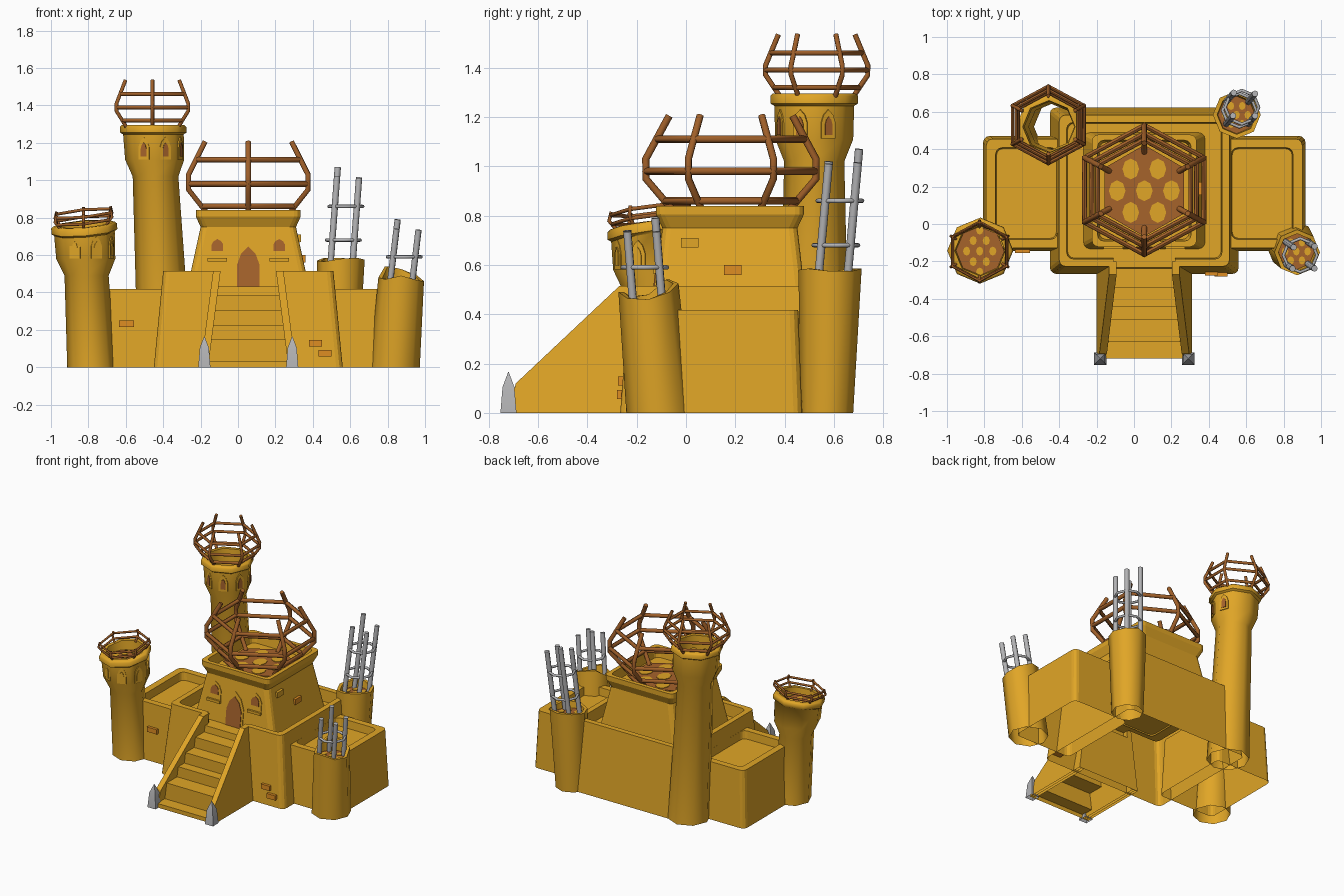
import bpy, bmesh, math
from mathutils import Vector, Matrix

if "Cube" in bpy.data.objects:
    bpy.data.objects.remove(bpy.data.objects["Cube"])

def mat(name, r, g, b):
    m = bpy.data.materials.new(name)
    m.diffuse_color = (r, g, b, 1)
    m.use_nodes = True
    m.node_tree.nodes["Principled BSDF"].inputs["Base Color"].default_value = m.diffuse_color
    return m

SAND = mat("sand_yellow", .75, .38, .02)
RUST = mat("rust_brown", .35, .115, .022)
FLOOR = mat("floor_brown", .38, .125, .024)
STEEL = mat("steel_grey", .45, .45, .46)
BRICK = mat("brick_orange", .74, .27, .016)
CX, CY = .055, .178          # centre of the main block

def finish(name, bm, m, smooth=None):
    bmesh.ops.recalc_face_normals(bm, faces=bm.faces)
    me = bpy.data.meshes.new(name)
    bm.to_mesh(me)
    bm.free()
    ob = bpy.data.objects.new(name, me)
    bpy.context.collection.objects.link(ob)
    me.materials.append(m)
    if smooth:
        bpy.ops.object.select_all(action='DESELECT')
        ob.select_set(True)
        bpy.context.view_layer.objects.active = ob
        bpy.ops.object.shade_smooth_by_angle(angle=math.radians(smooth))
    return ob

def loft(name, rings, m, cap0=True, cap1=True, smooth=None):
    bm = bmesh.new()
    vs = [[bm.verts.new(p) for p in r] for r in rings]
    n = len(vs[0])
    for a, b in zip(vs, vs[1:]):
        for i in range(n):
            j = (i + 1) % n
            bm.faces.new((a[i], a[j], b[j], b[i]))
    if cap0:
        bm.faces.new(vs[0][::-1])
    if cap1:
        bm.faces.new(vs[-1])
    return finish(name, bm, m, smooth)

def rrect(cx, cy, hx, hy, z, r=.035):
    pts = []
    for k, (sx, sy) in enumerate(((1, 1), (-1, 1), (-1, -1), (1, -1))):
        for s in range(4):
            a = math.radians(90 * k + 30 * s)
            pts.append((cx + sx * (hx - r) + r * math.cos(a), cy + sy * (hy - r) + r * math.sin(a), z))
    return pts

def box(name, x0, x1, y0, y1, z0, z1, m):
    return loft(name, [[(x0, y0, z), (x1, y0, z), (x1, y1, z), (x0, y1, z)] for z in (z0, z1)], m)

def tower(name, c, k, prof, tilt=(0, 0), tilt_z=9, jag=None, jag_z=9, m=SAND, n=8, phase=0, cap=False):
    """Leaning lathe: centre c moves by k per unit height; tilt and jag shape the top."""
    rings = []
    for r, z in prof:
        ring = []
        for i in range(n):
            a = phase + math.tau * i / n
            dx, dy = r * math.cos(a), r * math.sin(a)
            dz = (tilt[0] * dx + tilt[1] * dy) if z > tilt_z else 0
            dz += jag[i] if jag and z > jag_z else 0
            ring.append((c[0] + k[0] * z + dx, c[1] + k[1] * z + dy, z + dz))
        rings.append(ring)
    return loft(name, rings, m, cap, cap, 50)

def tubes(name, paths, rad, m):
    cu = bpy.data.curves.new(name, 'CURVE')
    cu.dimensions = '3D'
    cu.bevel_depth, cu.bevel_resolution, cu.use_fill_caps = rad, 2, True
    for pts, cyc in paths:
        s = cu.splines.new('POLY')
        s.points.add(len(pts) - 1)
        for p, q in zip(s.points, pts):
            p.co = (*q, 1)
        s.use_cyclic_u = cyc
    ob = bpy.data.objects.new(name, cu)
    bpy.context.collection.objects.link(ob)
    bpy.ops.object.select_all(action='DESELECT')
    ob.select_set(True)
    bpy.context.view_layer.objects.active = ob
    bpy.ops.object.convert(target='MESH')
    ob.data.materials.clear()
    ob.data.materials.append(m)
    bpy.ops.object.shade_smooth_by_angle(angle=math.radians(50))

def radius_at(prof, z):
    for (r0, z0), (r1, z1) in zip(prof, prof[1:]):
        if z0 <= z <= z1:
            return r0 + (r1 - r0) * (z - z0) / (z1 - z0)

def cage(name, c, prof, ring_z, rad, tilt=(0, 0)):
    """Six-sided bulging cage of bent posts and rings."""
    def pt(r, z, i):
        a = math.radians(90 + 60 * i)
        dx, dy = 1.07 * r * math.cos(a), r * math.sin(a)
        return (c[0] + dx, c[1] + dy, z + tilt[0] * dx + tilt[1] * dy)
    paths = [([pt(r, z, i) for r, z in prof], False) for i in range(6)]
    paths += [([pt(radius_at(prof, z), z, i) for i in range(6)], True) for z in ring_z]
    tubes(name, paths, rad, RUST)

def floor(name, c, r, z, n, spot, step):
    """Brown roof floor with staggered yellow spots."""
    def disc(cx, cy, rx, ry, k, z0, z1):
        return [[(cx + rx * math.sin(math.tau * i / k), cy + ry * math.cos(math.tau * i / k), q)
                 for i in range(k)] for q in (z0, z1)]
    loft(name, disc(*c, r, r, n, z - .005, z), FLOOR)
    for j in range(-3, 4):
        for i in range(-3, 4):
            x, y = (i + .5 * (j % 2)) * step, j * step * .8
            if math.hypot(x, y) < r - spot * .8:
                loft(name + "_spot", disc(c[0] + x, c[1] + y, spot * .8, spot, 8, z - .001, z + .004), SAND)

def arch(name, w, h, loc, ang, depth, m, tilt=0):
    """Pointed arch plate facing outward at angle ang."""
    M = Matrix.Translation(loc) @ Matrix.Rotation(math.radians(ang + 90), 4, 'Z') @ Matrix.Rotation(-tilt, 4, 'X')
    pts = [(-1, 0), (1, 0), (1, .55), (.65, .82), (0, 1), (-.65, .82), (-1, .55)]
    loft(name, [[M @ Vector((u * w / 2, y, v * h)) for u, v in pts] for y in (.02, -depth)], m)

# main block with sunken deck, front parapet opened for the stairs
base = loft("main_block", [rrect(CX, CY, *r) for r in (
    (.505, .445, 0), (.455, .405, .515), (.415, .365, .515), (.41, .36, .43))], SAND)
cut = box("parapet_cutter", CX - .165, CX + .165, -.5, -.16, .433, .7, SAND)
cut.hide_render = True
mod = base.modifiers.new("gap", 'BOOLEAN')
mod.operation, mod.object, mod.solver = 'DIFFERENCE', cut, 'EXACT'
bpy.context.view_layer.objects.active = base
bpy.ops.object.modifier_apply(modifier="gap")
bpy.data.objects.remove(cut)

# side wings with sunken tops
for s, side in ((-1, "left"), (1, "right")):
    wx = CX + s * .63
    loft(side + "_wing", [rrect(wx, .163, *r) for r in (
        (.232, .308, 0), (.215, .292, .418), (.165, .245, .418), (.16, .24, .36))], SAND)

# keep
loft("keep", [rrect(CX, CY, *r) for r in (
    (.327, .312, .42), (.255, .274, .75), (.28, .3, .805), (.28, .3, .84),
    (.25, .27, .84), (.24, .26, .77))], SAND, cap0=False)
floor("keep_floor", (CX, CY), .245, .785, 6, .056, .145)
cage("keep_cage", (CX, .182), [(.2, .78), (.345, .95), (.345, 1.03), (.25, 1.205)], (.86, .98, 1.11), .015)

# keep door, windows and sills on the sloping front
def keep_front(z):
    return CY - .312 + .115 * (z - .42)
TILT = math.atan(.115)
arch("door_frame", .15, .25, (CX, keep_front(.43), .43), -90, .005, SAND, TILT)
arch("door", .12, .215, (CX, keep_front(.43), .43), -90, .009, FLOOR, TILT)
for s in (-1, 1):
    x = CX + s * .165
    arch("window_frame", .1, .13, (x, keep_front(.58), .58), -90, .005, SAND, TILT)
    arch("window_pane", .062, .065, (x, keep_front(.62), .62), -90, .009, FLOOR, TILT)
    box("window_sill", x - .052, x + .052, keep_front(.58) - .018, keep_front(.58) + .02, .565, .585, SAND)

# staircase
steps = [(.385, -.34), (.307, -.44), (.227, -.51), (.15, -.63), (.03, -.72)]
prof = [(-.2, 0), (-.2, .385)]
for i, (z, y) in enumerate(steps):
    prof += [(y, z), (y, steps[i + 1][0] if i < 4 else 0)]
loft("stairs", [[(CX + s * (.235 - .14 * z), y, z) for y, z in prof] for s in (-1, 1)], SAND)
side = [(-.2, 0), (-.2, .515), (-.27, .515), (-.69, .12), (-.72, 0)]
for s in (-1, 1):
    loft("stair_wall", [[(CX + s * (.255 - .13 * z - t), y, z) for y, z in side] for t in (0, .04)], SAND)
    tower("stair_post", (CX + s * .235, -.72), (0, 0), [(.046, 0), (.034, .105), (.002, .165)],
          m=STEEL, n=4, phase=math.pi / 4, cap=True)

# tall back tower, an open tube
TALL = ((-.39, .52), (-.05, 0))
tower("tall_tower", *TALL, [(.145, 0), (.122, 1.02), (.158, 1.11), (.162, 1.245), (.178, 1.255),
                            (.178, 1.285), (.168, 1.295), (.14, 1.295), (.135, 1.2)])
cage("tall_cage", (-.458, .53), [(.15, 1.285), (.207, 1.37), (.207, 1.41), (.155, 1.535)], (1.32, 1.39, 1.46), .0105)

# front left tower with tilted top
LEFT = ((-.785, -.12), (-.05, -.03))
tower("left_tower", *LEFT, [(.128, 0), (.118, .49), (.158, .58), (.162, .715), (.176, .725), (.176, .755),
                            (.165, .765), (.135, .765), (.13, .7)], tilt=(.08, .13), tilt_z=.69)
floor("left_floor", (-.825, -.145), .132, .705, 8, .024, .07)
cage("left_cage", (-.826, -.147), [(.13, .755), (.165, .8), (.155, .835)], (.785, .822), .008, (.1, .13))

# arched tower windows
for (c, k), z, nm in ((TALL, 1.112, "tall"), (LEFT, .582, "left")):
    for a in (-112.5, -67.5, -22.5, 22.5):
        t = math.radians(a)
        for w, h, dz, d, m in ((.062, .118, 0, .005, SAND), (.032, .075, .015, .009, FLOOR if nm == "tall" else SAND)):
            loc = (c[0] + k[0] * z + .147 * math.cos(t), c[1] + k[1] * z + .147 * math.sin(t), z + dz)
            arch(nm + "_tower_window", w, h, loc, a, d, m)

# broken towers with bare steel rods and hoops
def broken(name, c, k, prof, jag, fl, rod_c, lean, z0, tops, hoops):
    tower(name, c, k, prof, jag=jag, jag_z=prof[1][1] - .01)
    zf = prof[-1][1]
    floor(name + "_floor", (c[0] + k[0] * zf, c[1] + k[1] * zf), fl, zf + .005, 8, .022, .06)
    def at(dx, dy, z):
        return (rod_c[0] + lean[0] * (z - z0) + dx, rod_c[1] + lean[1] * (z - z0) + dy, z)
    tubes(name + "_rods", [([at(sx * .059, sy * .059, z0 - .06), at(sx * .059, sy * .059, top)], False)
                           for (sx, sy), top in zip(((-1, -1), (1, -1), (1, 1), (-1, 1)), tops)], .017, STEEL)
    tubes(name + "_hoops", [([at(.09 * math.cos(math.tau * i / 8), .09 * math.sin(math.tau * i / 8), z)
                              for i in range(8)], True) for z in hoops], .009, STEEL)

broken("back_right_tower", (.535, .57), (.025, .025),
       [(.108, 0), (.128, .575), (.105, .575), (.1, .53)], [0, 0, .01, .01, -.005, -.01, .005, .01],
       .1, (.555, .598), (.075, .09), .57, (1.02, 1.01, 1.015, 1.07), (.68, .86))
broken("front_right_tower", (.838, -.108), (.07, -.09),
       [(.134, 0), (.122, .49), (.1, .49), (.097, .43)], [-.03, .0, .035, .05, -.01, -.02, .0, -.025],
       .097, (.878, -.16), (.12, -.08), .5, (.74, .735, .735, .79), (.59,))

# loose bricks standing out of the walls
box("brick_wing", -.635, -.555, -.155, -.1, .215, .25, BRICK)
box("brick_front_upper", .38, .45, -.275, -.2, .112, .147, BRICK)
box("brick_front_lower", .43, .5, -.28, -.2, .057, .092, BRICK)
box("brick_keep_upper", .28, .338, -.02, .05, .67, .71, SAND)
box("brick_keep_lower", .3, .362, .155, .225, .56, .6, BRICK)

# the walls are hollow: remove every face lying on the ground
for ob in bpy.data.objects:
    bm = bmesh.new()
    bm.from_mesh(ob.data)
    low = [f for f in bm.faces if all(v.co.z < .001 for v in f.verts)]
    bmesh.ops.delete(bm, geom=low, context='FACES')
    bm.to_mesh(ob.data)
    bm.free()
